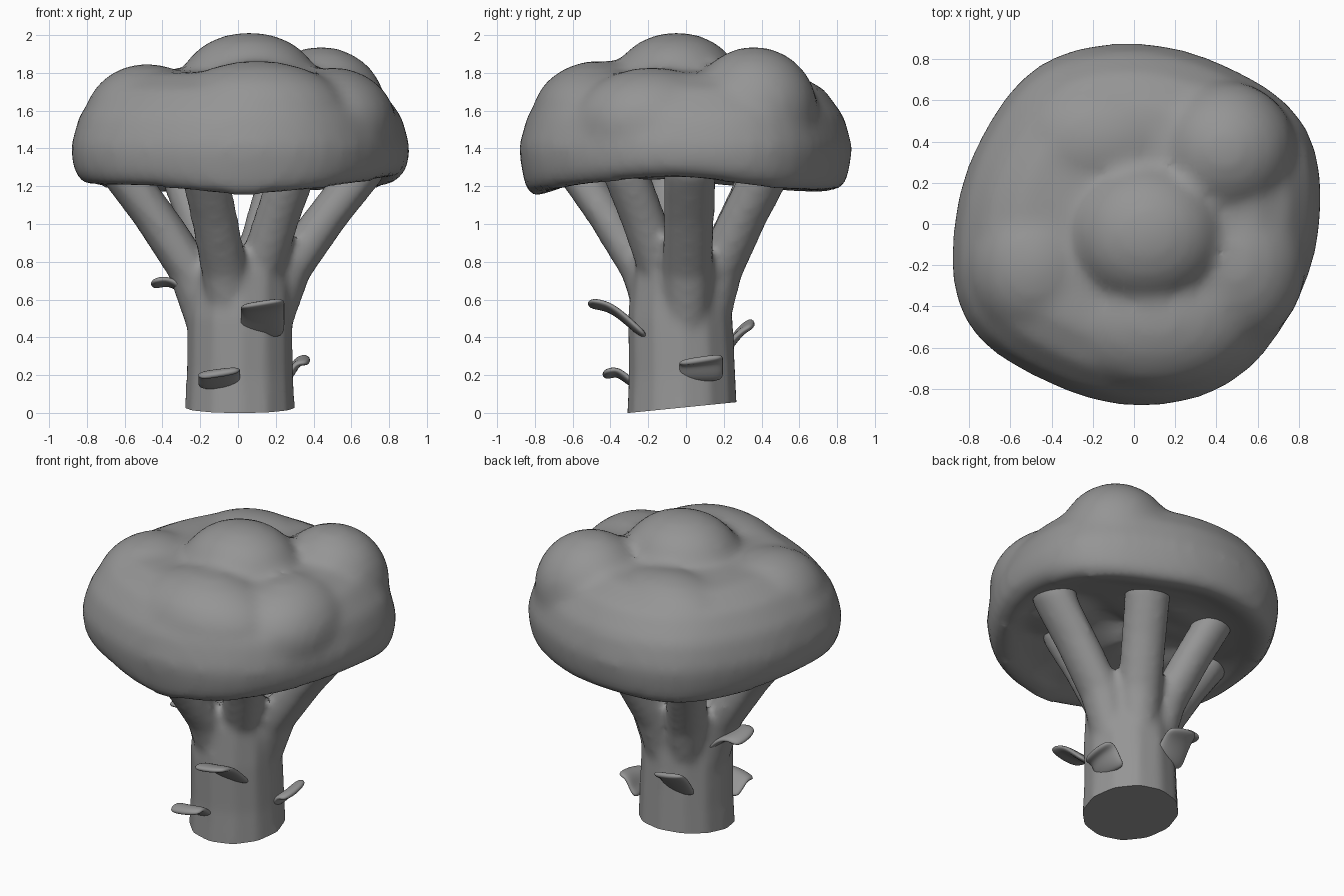
import bpy, bmesh, math
from mathutils import Vector, Matrix

cube = bpy.data.objects.get("Cube")
if cube:
    bpy.data.objects.remove(cube, do_unlink=True)

grey = bpy.data.materials.new("plain grey")
grey.use_nodes = True
COLOUR = (0.3, 0.3, 0.3, 1)
grey.diffuse_color = COLOUR
grey.node_tree.nodes["Principled BSDF"].inputs["Base Color"].default_value = COLOUR


def make_object(name, bm):
    bmesh.ops.recalc_face_normals(bm, faces=bm.faces)
    mesh = bpy.data.meshes.new(name)
    bm.to_mesh(mesh)
    bm.free()
    ob = bpy.data.objects.new(name, mesh)
    bpy.context.collection.objects.link(ob)
    mesh.materials.append(grey)
    return ob


def apply_and_smooth(ob, angle):
    bpy.ops.object.select_all(action='DESELECT')
    ob.select_set(True)
    bpy.context.view_layer.objects.active = ob
    for mod in list(ob.modifiers):
        bpy.ops.object.modifier_apply(modifier=mod.name)
    bpy.ops.object.shade_smooth_by_angle(angle=math.radians(angle))


def melt(ob, voxel, rounds):
    """Fuse overlapping solids into one soft skin."""
    remesh = ob.modifiers.new("fuse", 'REMESH')
    remesh.mode = 'VOXEL'
    remesh.voxel_size = voxel
    soften = ob.modifiers.new("soften", 'SMOOTH')
    soften.factor = 0.5
    soften.iterations = rounds


def skin(bm, loops):
    """Closed solid through a stack of equal point loops."""
    rows = [[bm.verts.new(p) for p in loop] for loop in loops]
    for low, high in zip(rows, rows[1:]):
        for i in range(len(low)):
            j = (i + 1) % len(low)
            bm.faces.new((low[i], low[j], high[j], high[i]))
    bm.faces.new(rows[0][::-1])
    bm.faces.new(rows[-1])


def ring(centre, radius, sides=12):
    return [Vector(centre) + Vector((radius * math.cos(a), radius * math.sin(a), 0))
            for a in (math.tau * i / sides for i in range(sides))]


def around(values, steps=4):
    """Smooth closed interpolation of evenly spaced values."""
    n, out = len(values), []
    for i in range(n):
        a, b, c, d = (values[(i + k) % n] for k in (-1, 0, 1, 2))
        for s in range(steps):
            t = s / steps
            out.append(b + t / 2 * (c - a + t * (2 * a - 5 * b + 4 * c - d
                                                 + t * (3 * (b - c) + d - a))))
    return out


# Crown: dome with an uneven outline and a wavy hem, one entry per 30 degrees
OUTLINE = around([0.905, 0.96, 0.89, 0.88, 0.9, 0.855, 0.875, 0.945, 0.88, 0.885, 0.905, 0.88])
HEM = around([1.24, 1.19, 1.17, 1.18, 1.16, 1.18, 1.21, 1.2, 1.19, 1.15, 1.18, 1.22])
DOME = [(0.05, 1.81), (0.4, 1.81), (0.65, 1.8), (0.83, 1.715), (0.95, 1.57), (1, 1.41), (0.985, 1.3)]
UNDERSIDE = [(0.96, 0.04), (0.91, 0), (0.84, 0.01), (0.72, 0.05), (0.5, 0.09), (0.05, 0.11)]
crown_loops = []
for level, points in enumerate((DOME, UNDERSIDE)):
    for rel, z in points:
        loop = []
        for i, (r, hem) in enumerate(zip(OUTLINE, HEM)):
            a = math.tau * i / len(OUTLINE)
            loop.append((rel * r * math.cos(a), rel * r * math.sin(a), z + level * hem))
        crown_loops.append(loop)
bm = bmesh.new()
skin(bm, crown_loops)

# Lobes swelling out of the top of the dome
LOBES = [
    ((0.06, -0.05, 1.74), (0.37, 0.34, 0.275)),   # top
    ((-0.48, -0.2, 1.54), (0.34, 0.38, 0.31)),    # right side
    ((0.1, -0.46, 1.56), (0.5, 0.36, 0.305)),     # front
    ((0.5, -0.18, 1.53), (0.34, 0.42, 0.3)),      # left side
    ((0.44, 0.36, 1.6), (0.35, 0.34, 0.34)),      # back left
    ((-0.15, 0.4, 1.54), (0.47, 0.35, 0.31)),     # back
]
for centre, radii in LOBES:
    bmesh.ops.create_uvsphere(bm, u_segments=24, v_segments=14, radius=1,
                              matrix=Matrix.Translation(centre) @ Matrix.Diagonal((*radii, 1)))
crown = make_object("crown", bm)
melt(crown, 0.035, 8)
apply_and_smooth(crown, 60)

# Stalk and branches fused into one trunk
bm = bmesh.new()
STALK = [((0.01, -0.02, -0.1), 0.3), ((0.01, -0.02, 0.2), 0.285), ((0.01, -0.03, 0.5), 0.28),
         ((0.02, -0.03, 0.75), 0.26), ((0.02, -0.02, 0.87), 0.2)]
skin(bm, [ring(c, r) for c, r in STALK])
BRANCHES = [  # (x, y, radius) at the crown
    (-0.17, -0.55, 0.12), (0.28, -0.31, 0.12), (0.63, 0.02, 0.13),
    (0.24, 0.41, 0.13), (-0.28, 0.39, 0.12), (-0.59, -0.06, 0.13),
]
COURSE = [(0.26, 0.44, 0.9), (0.39, 0.72, 1.05), (0.7, 1.0, 1.05), (1, 1.24, 1.08), (1.06, 1.36, 1.08)]
for x, y, r in BRANCHES:
    skin(bm, [ring((x * k, y * k, z), r * swell) for k, z, swell in COURSE])
trunk = make_object("trunk", bm)
melt(trunk, 0.025, 6)
apply_and_smooth(trunk, 45)

# Slanted flat cut across the foot
bm = bmesh.new()
bm.from_mesh(trunk.data)
found = bmesh.ops.bisect_plane(bm, geom=bm.verts[:] + bm.edges[:] + bm.faces[:],
                               plane_co=(0, -0.3, 0), plane_no=(0, -0.1, 1), clear_inner=True)
rim = [e for e in found["geom_cut"] if isinstance(e, bmesh.types.BMEdge)]
bmesh.ops.holes_fill(bm, edges=rim, sides=0)
bmesh.ops.recalc_face_normals(bm, faces=bm.faces)
bm.to_mesh(trunk.data)
bm.free()
apply_and_smooth(trunk, 45)


def leaf_stub(name, angle, side, path, width):
    """Curled blade: path holds (distance out, height), turned about the stalk."""
    turn = Matrix.Rotation(math.radians(angle), 4, 'Z')
    bm = bmesh.new()
    rows = []
    for k, (out, z) in enumerate(path):
        t = k / (len(path) - 1)
        rows.append([bm.verts.new(turn @ Vector((out - 0.02 * abs(s), side + s * width / 2,
                                                 z + 0.02 * s * t)))
                     for s in (-1, 0, 1)])
    for a, b in zip(rows, rows[1:]):
        for i in range(2):
            bm.faces.new((a[i], a[i + 1], b[i + 1], b[i]))
    ob = make_object(name, bm)
    thick = ob.modifiers.new("thickness", 'SOLIDIFY')
    thick.thickness = 0.04
    thick.offset = 0
    sub = ob.modifiers.new("round", 'SUBSURF')
    sub.levels = 2
    apply_and_smooth(ob, 60)


leaf_stub("front_upper_leaf", -90, 0.13,
          [(0.22, 0.4), (0.3, 0.47), (0.37, 0.53), (0.44, 0.57), (0.53, 0.58)], 0.24)
leaf_stub("front_lower_leaf", -90, -0.1,
          [(0.25, 0.13), (0.31, 0.17), (0.35, 0.2), (0.39, 0.22), (0.45, 0.2)], 0.23)
leaf_stub("left_leaf", 0, 0.08,
          [(0.25, 0.17), (0.29, 0.21), (0.31, 0.25), (0.34, 0.28), (0.39, 0.28)], 0.24)
leaf_stub("back_leaf", 90, 0.1,
          [(0.2, 0.3), (0.25, 0.37), (0.28, 0.41), (0.32, 0.45), (0.37, 0.48)], 0.22)
leaf_stub("right_leaf", 180, 0,
          [(0.23, 0.57), (0.29, 0.64), (0.34, 0.68), (0.4, 0.7), (0.47, 0.68)], 0.21)
